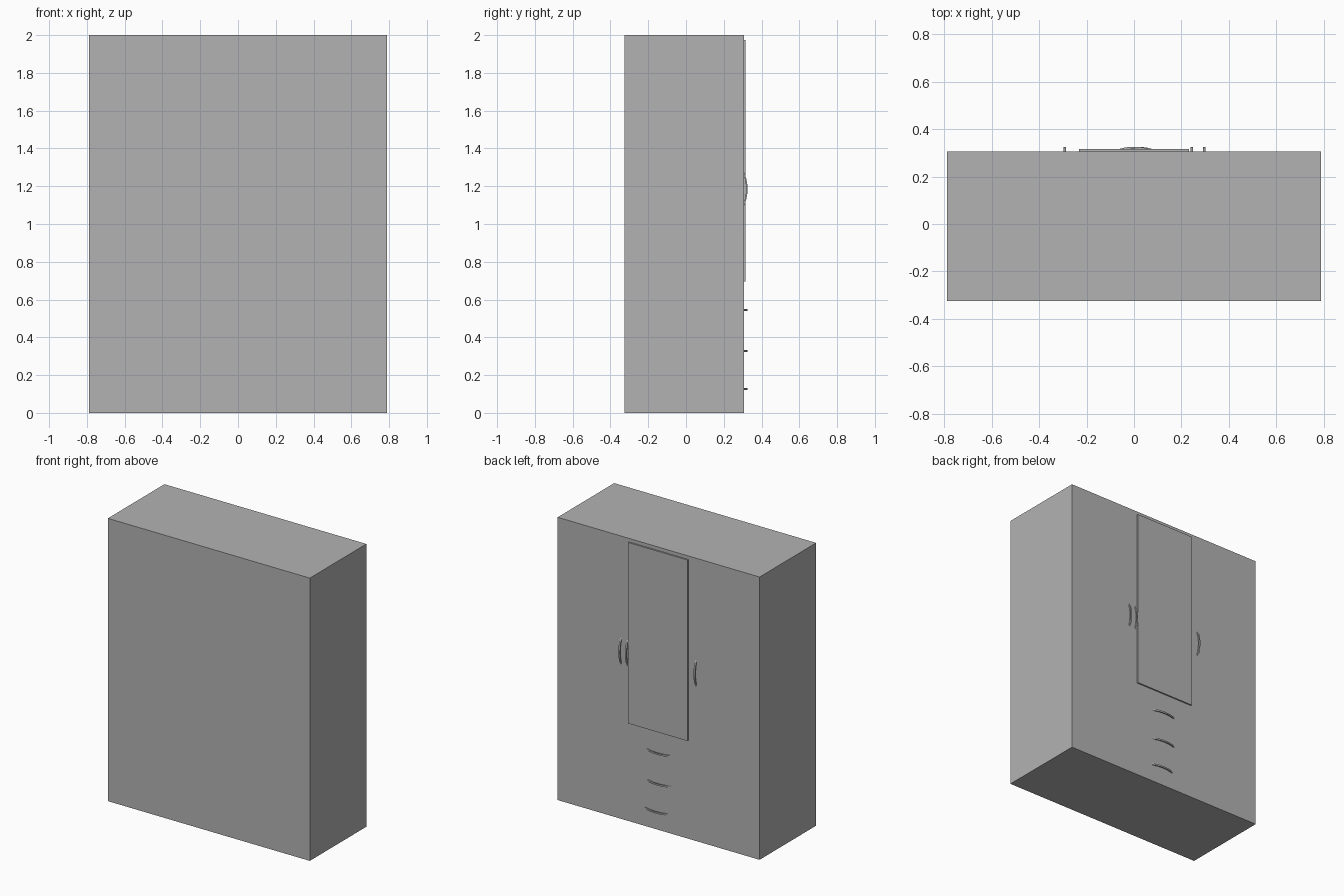
import bpy
import math

cube = bpy.data.objects.get("Cube")
if cube:
    bpy.data.objects.remove(cube, do_unlink=True)

# One plain grey for the whole wardrobe
grey = bpy.data.materials.new("plain_grey")
grey.use_nodes = True
colour = (0.45, 0.45, 0.45, 1)
grey.diffuse_color = colour
grey.node_tree.nodes["Principled BSDF"].inputs["Base Color"].default_value = colour

BACK = 0.306   # plane carrying the doors and handles


def add_mesh(name, verts, faces):
    mesh = bpy.data.meshes.new(name)
    mesh.from_pydata(verts, [], faces)
    mesh.materials.append(grey)
    obj = bpy.data.objects.new(name, mesh)
    bpy.context.collection.objects.link(obj)
    return obj


def box(name, low, high):
    bpy.ops.mesh.primitive_cube_add(
        size=1, location=[(a + b) / 2 for a, b in zip(low, high)])
    obj = bpy.context.object
    obj.name = name
    obj.scale = [b - a for a, b in zip(low, high)]
    bpy.ops.object.transform_apply(location=False, rotation=False, scale=True)
    obj.data.materials.append(grey)


def handle(name, x, z, upright, half=0.093, rise=0.02, thick=0.008, width=0.011, steps=16):
    """Bowed strip standing off the door, rectangular in section."""
    verts, faces = [], []
    for i in range(steps + 1):
        t = 2 * i / steps - 1
        outer = BACK + rise * (1 - t * t)
        inner = max(BACK - 0.002, outer - thick)
        for side, y in ((-1, inner), (1, inner), (1, outer), (-1, outer)):
            across, along = side * width / 2, t * half
            verts.append((x + across, y, z + along) if upright
                         else (x - along, y, z + across))
    for i in range(steps):
        a = 4 * i
        for k in range(4):
            n = (k + 1) % 4
            faces.append((a + k, a + n, a + 4 + n, a + 4 + k))
    end = 4 * steps
    faces += [(3, 2, 1, 0), (end, end + 1, end + 2, end + 3)]
    obj = add_mesh(name, verts, faces)
    bpy.ops.object.select_all(action='DESELECT')
    obj.select_set(True)
    bpy.context.view_layer.objects.active = obj
    bpy.ops.object.shade_smooth_by_angle(angle=math.radians(30))


# Cabinet and raised mirror door
box("cabinet", (-0.79, -0.326, 0), (0.79, BACK, 2))
box("mirror_door", (-0.232, BACK - 0.004, 0.695), (0.232, 0.316, 1.975))

# Upright door handles
for name, x in (("left_door_handle", 0.296), ("mirror_door_handle", 0.244),
                ("right_door_handle", -0.292)):
    handle(name, x, 1.185, True)

# Drawer handles
for name, x, z in (("top_drawer_handle", 0.0, 0.545),
                   ("middle_drawer_handle", 0.0, 0.328),
                   ("bottom_drawer_handle", 0.014, 0.127)):
    handle(name, x, z, False)
